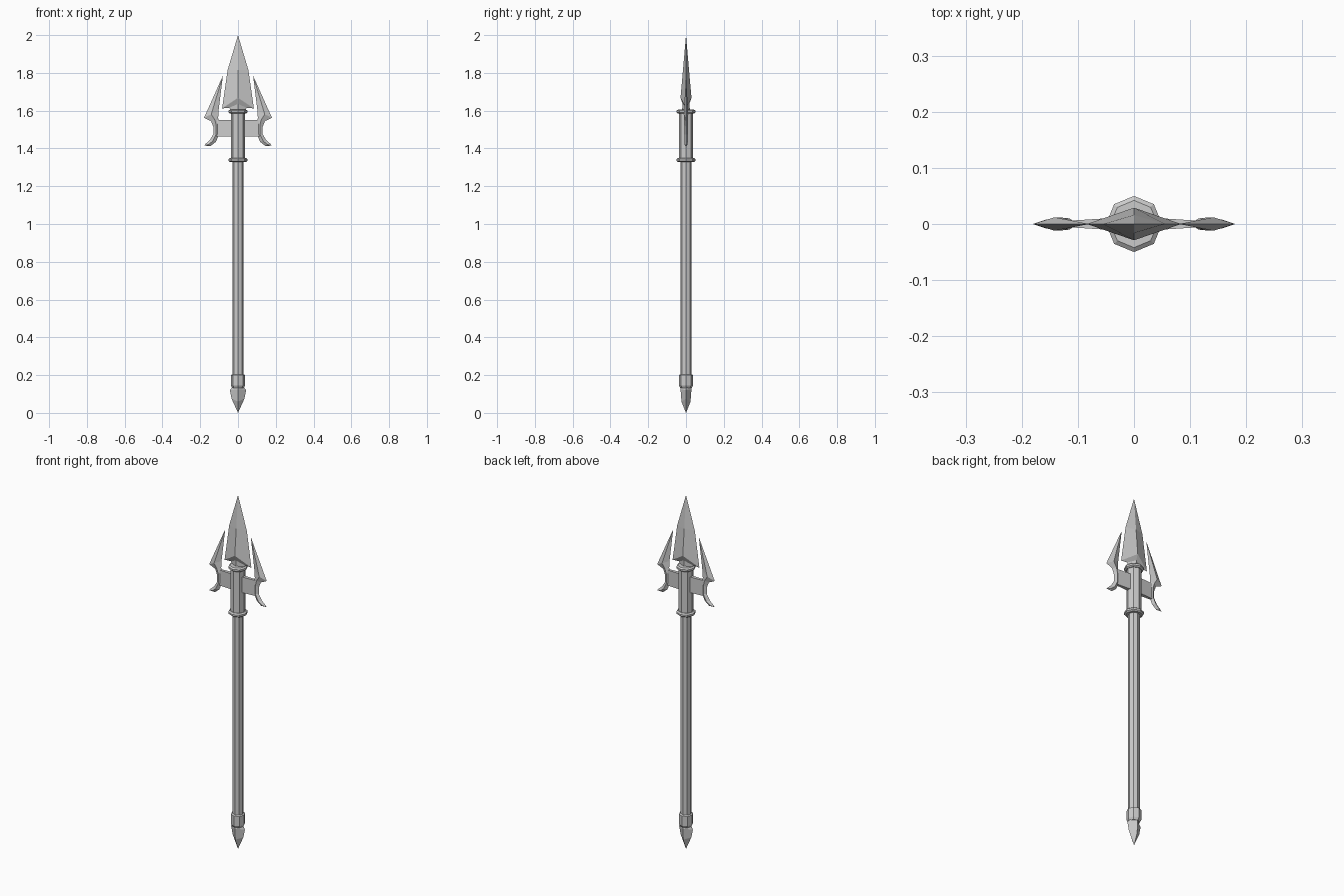
import bpy, bmesh, math
from mathutils import Vector

if "Cube" in bpy.data.objects:
    bpy.data.objects.remove(bpy.data.objects["Cube"])


def finish(name, bm):
    bmesh.ops.recalc_face_normals(bm, faces=bm.faces)
    me = bpy.data.meshes.new(name)
    bm.to_mesh(me)
    bm.free()
    ob = bpy.data.objects.new(name, me)
    bpy.context.collection.objects.link(ob)
    return ob


def loft(name, rings):
    """Skin a list of rings; a one-point ring makes a tip, open ends get capped."""
    bm = bmesh.new()
    rows = [[bm.verts.new(p) for p in r] for r in rings]
    for a, b in zip(rows, rows[1:]):
        n = max(len(a), len(b))
        for i in range(n):
            j = (i + 1) % n
            if len(a) == 1:
                bm.faces.new((a[0], b[i], b[j]))
            elif len(b) == 1:
                bm.faces.new((a[i], a[j], b[0]))
            else:
                bm.faces.new((a[i], a[j], b[j], b[i]))
    for r in (rows[0], rows[-1]):
        if len(r) > 2:
            bm.faces.new(r)
    return finish(name, bm)


def turned(name, profile, sides=8):
    """Octagonal turned part from (radius, z) pairs, corners on the axes."""
    return loft(name, [[(r * math.cos(math.tau * i / sides),
                         r * math.sin(math.tau * i / sides), z)
                        for i in range(sides)] for r, z in profile])


def diamond(x, xz, y, yz):
    """Diamond section whose side corners and ridge corners sit at own heights."""
    return [(x, 0, xz), (0, y, yz), (-x, 0, xz), (0, -y, yz)]


# Shaft, socket and rings
turned("shaft", [(0.029, 0.15), (0.029, 1.36)])
turned("socket", [(0.038, 1.335), (0.038, 1.60)])
for name, z in (("lower_ring", 1.339), ("upper_ring", 1.595)):
    turned(name, [(0.042, z - 0.011), (0.05, z - 0.005),
                  (0.05, z + 0.005), (0.042, z + 0.011)])

# Main blade with chevron base and neck
loft("main_blade", [[(0, 0, 2.0)],
                    diamond(0.055, 1.815, 0.016, 1.815),
                    diamond(0.084, 1.612, 0.029, 1.668),
                    diamond(0.045, 1.615, 0.018, 1.637),
                    diamond(0.034, 1.59, 0.022, 1.59)])

# Butt collar and spike
turned("butt_collar", [(0.03, 0.132), (0.037, 0.145), (0.037, 0.2), (0.029, 0.204)])
loft("butt_spike", [[(0, 0, 0)],
                    diamond(0.034, 0.075, 0.024, 0.06),
                    diamond(0.043, 0.12, 0.029, 0.125),
                    diamond(0.028, 0.14, 0.024, 0.16)])

# Side prongs: outer edge, inner edge, half thickness
stations = [((0.18, 1.562), (0.103, 1.60), 0.012),
            ((0.143, 1.545), (0.105, 1.562), 0.011),
            ((0.131, 1.515), (0.10, 1.535), 0.010),
            ((0.131, 1.475), (0.10, 1.475), 0.010),
            ((0.15, 1.443), (0.117, 1.435), 0.010),
            ((0.168, 1.428), (0.145, 1.413), 0.008)]
for side, s in (("left", -1), ("right", 1)):
    rings = [[(s * 0.08, 0, 1.785)]]
    for o, i, t in stations:
        m = (Vector(o) + Vector(i)) / 2
        rings.append([(s * o[0], 0, o[1]), (s * m.x, t, m.y),
                      (s * i[0], 0, i[1]), (s * m.x, -t, m.y)])
    rings.append([(s * 0.18, 0, 1.415)])
    loft(side + "_prong", rings)
    # Crossbar joining the prong to the socket
    loft(side + "_crossbar", [[(s * x, -t, 1.462), (s * x, t, 1.462),
                               (s * x, t, 1.55), (s * x, -t, 1.55)]
                              for x, t in ((0.02, 0.012), (0.113, 0.006))])
